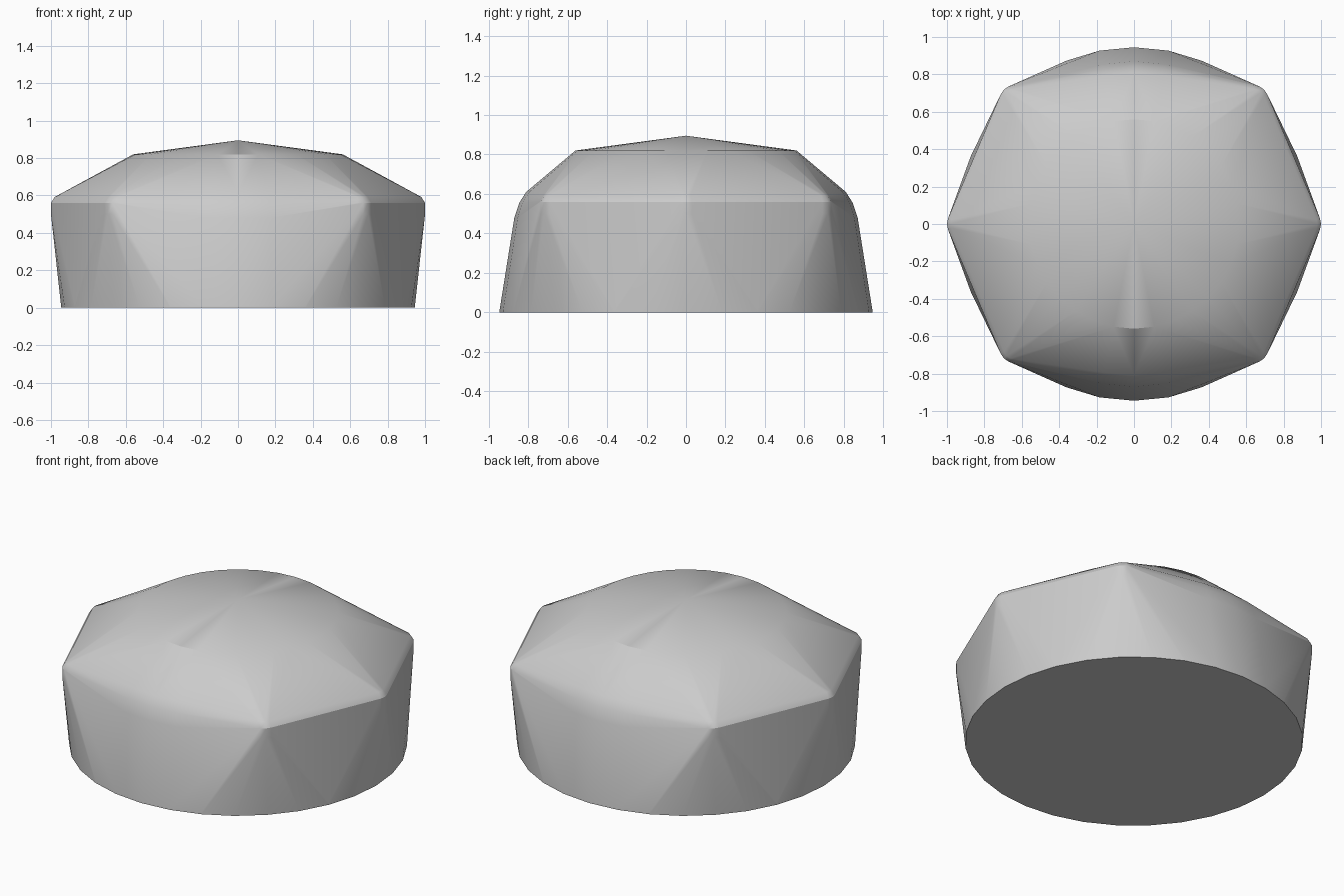
import bpy, bmesh, math

cube = bpy.data.objects.get("Cube")
if cube:
    bpy.data.objects.remove(cube, do_unlink=True)

grey = bpy.data.materials.new("plain grey")
grey.use_nodes = True
grey.diffuse_color = (0.6, 0.6, 0.6, 1)
grey.node_tree.nodes["Principled BSDF"].inputs["Base Color"].default_value = (0.6, 0.6, 0.6, 1)


def add_ring(bm, cx, cy, radius, z, count):
    """Horizontal circle of loose points."""
    for i in range(count):
        a = math.tau * i / count
        bm.verts.new((cx + radius * math.cos(a), cy + radius * math.sin(a), z))


bm = bmesh.new()

# Round core: base, softly curved wall, roof rim and apex
core = [(0.945, 0), (0.945, 0.01), (0.87, 0.48), (0.845, 0.555), (0.81, 0.61), (0.56, 0.82)]
for radius, z in core:
    add_ring(bm, 0, 0, radius, z, 32)
bm.verts.new((0, 0, 0.895))

# Six rounded corners, leaving the front and back free
for degrees in (0, 46, 134, 180, 226, 314):
    a = math.radians(degrees)
    for radius, z in [(0.08, 0.5), (0.08, 0.56), (0.06, 0.592)]:
        add_ring(bm, 0.92 * math.cos(a), 0.92 * math.sin(a), radius, z, 16)

# Stretch one skin over the core and corners
hull = bmesh.ops.convex_hull(bm, input=bm.verts)
unused = {g for g in hull["geom_interior"] + hull["geom_unused"] if isinstance(g, bmesh.types.BMVert)}
bmesh.ops.delete(bm, geom=list(unused), context='VERTS')
bmesh.ops.dissolve_limit(bm, angle_limit=0.005, verts=bm.verts, edges=bm.edges)
bmesh.ops.recalc_face_normals(bm, faces=bm.faces)

mesh = bpy.data.meshes.new("faceted_dome")
bm.to_mesh(mesh)
bm.free()
mesh.materials.append(grey)
dome = bpy.data.objects.new("faceted_dome", mesh)
bpy.context.collection.objects.link(dome)

bpy.ops.object.select_all(action='DESELECT')
dome.select_set(True)
bpy.context.view_layer.objects.active = dome
bpy.ops.object.shade_smooth_by_angle(angle=math.radians(30))
